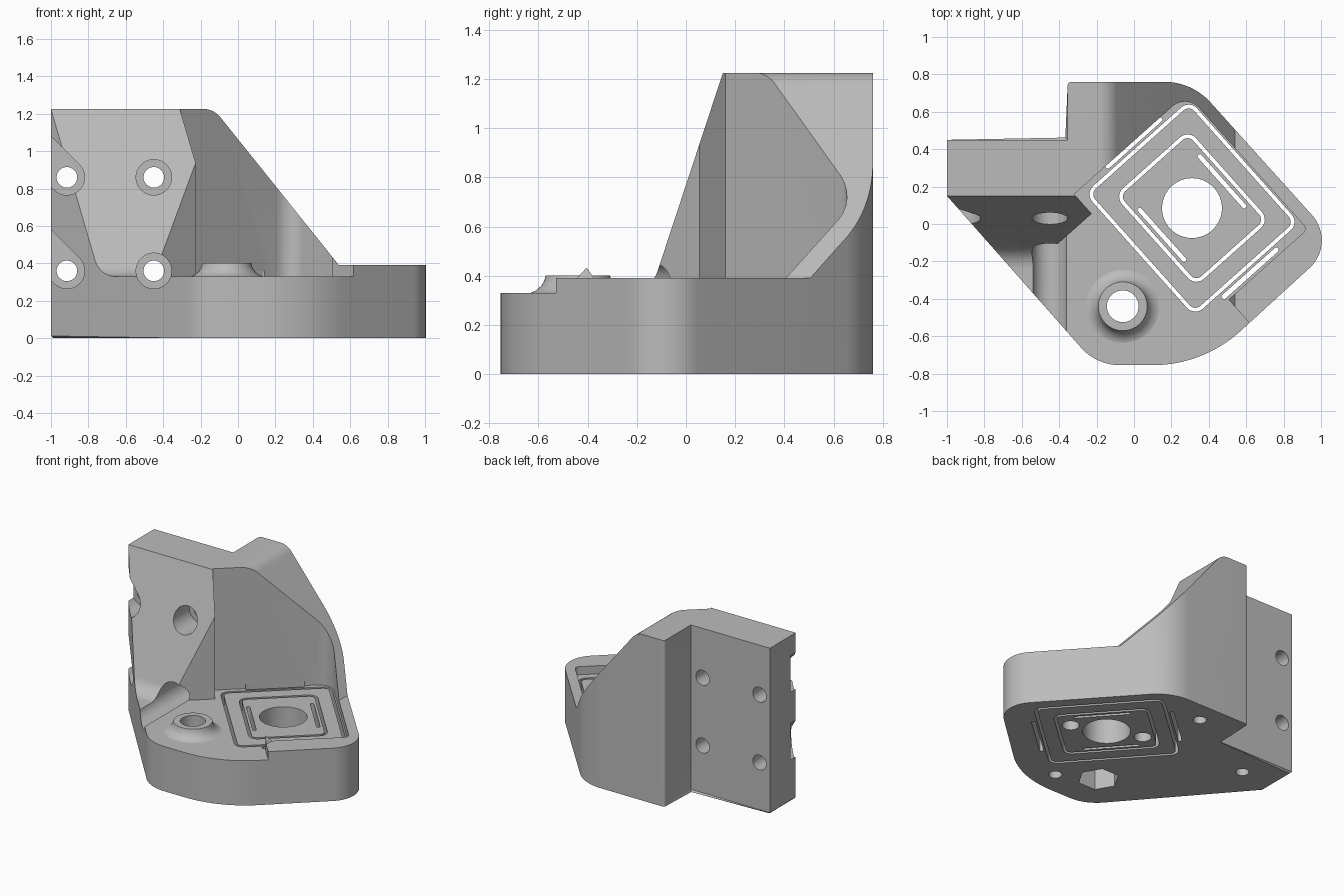
import bpy, bmesh
from math import sin, cos, pi, radians, tan
from mathutils import Vector

cube = bpy.data.objects.get("Cube")
if cube:
    bpy.data.objects.remove(cube, do_unlink=True)

grey = bpy.data.materials.new("plain_grey")
grey.use_nodes = True
grey.diffuse_color = (0.5, 0.5, 0.5, 1)
grey.node_tree.nodes["Principled BSDF"].inputs["Base Color"].default_value = grey.diffuse_color

FLOOR, TOP = 0.33, 1.225
CENTRE = Vector((0.31, 0.085))
TILT = radians(-48.25)
U = Vector((cos(TILT), sin(TILT)))
V = Vector((-U.y, U.x))


def plate(u, v):
    """Point in the tilted frame of the square mount."""
    return CENTRE + U * u + V * v


def rounded(corners, steps=10):
    """Polygon from (x, y, radius) corners, with arcs at the rounded ones."""
    out = []
    for i, (x, y, r) in enumerate(corners):
        p = Vector((x, y))
        if r == 0:
            out.append(p)
            continue
        a = (Vector(corners[i - 1][:2]) - p).normalized()
        b = (Vector(corners[(i + 1) % len(corners)][:2]) - p).normalized()
        half = a.angle(b) / 2
        mid = p + (a + b).normalized() * (r / sin(half))
        start, end = p + a * (r / tan(half)) - mid, p + b * (r / tan(half)) - mid
        sweep = start.angle(end)
        for k in range(steps + 1):
            t = k / steps
            out.append(mid + (start * sin((1 - t) * sweep) + end * sin(t * sweep)) / sin(sweep))
    return out


def tilted_rect(u0, u1, v0, v1, r=0.0):
    radii = r if isinstance(r, tuple) else (r,) * 4
    pairs = ((u0, v0), (u1, v0), (u1, v1), (u0, v1))
    return rounded([(*plate(u, v), rad) for (u, v), rad in zip(pairs, radii)], 6)


def circle(x, y, r, n=40):
    return [Vector((x + r * cos(2 * pi * k / n), y + r * sin(2 * pi * k / n))) for k in range(n)]


def prism(name, pts, lo, hi, axis="Z", bevel=0):
    place = {"Z": lambda p, h: (p.x, p.y, h),
             "X": lambda p, h: (h, p.x, p.y),
             "Y": lambda p, h: (p.x, h, p.y)}[axis]
    bm = bmesh.new()
    low = [bm.verts.new(place(p, lo)) for p in pts]
    high = [bm.verts.new(place(p, hi)) for p in pts]
    bottom = bm.faces.new(low)
    bm.faces.new(high)
    for i in range(len(pts)):
        bm.faces.new((low[i - 1], low[i], high[i], high[i - 1]))
    if bevel:
        bmesh.ops.bevel(bm, geom=list(bottom.edges), offset=bevel, segments=1, affect="EDGES")
    bmesh.ops.recalc_face_normals(bm, faces=bm.faces)
    return finish(name, bm)


def finish(name, bm):
    mesh = bpy.data.meshes.new(name)
    bm.to_mesh(mesh)
    bm.free()
    mesh.materials.append(grey)
    ob = bpy.data.objects.new(name, mesh)
    bpy.context.collection.objects.link(ob)
    return ob


def activate(ob):
    bpy.ops.object.select_all(action="DESELECT")
    ob.select_set(True)
    bpy.context.view_layer.objects.active = ob


def cut(target, tool):
    mod = target.modifiers.new("cut", "BOOLEAN")
    mod.operation, mod.solver, mod.object = "DIFFERENCE", "EXACT", tool
    activate(target)
    bpy.ops.object.modifier_apply(modifier=mod.name)
    bpy.data.objects.remove(tool, do_unlink=True)


# Full-height block with the bracket's outline
outline = rounded([
    (-1, 0.45, 0), (-0.355, 0.45, 0), (-0.355, 0.76, 0.02), (0.31, 0.76, 0.33),
    (*plate(0.655, 0.455), 0.2), (0.37, -0.755, 0.7), (-0.2, -0.755, 0.28), (-1, 0.15, 0)], 16)
body = prism("bracket_body", outline, 0, TOP, bevel=0.012)

# Sloped front of the back wall, with a fillet down to the floor
slope = rounded([(-1, FLOOR, 0), (-0.145, FLOOR, 0.13), (0.16, 1.255, 0), (0.16, 1.4, 0), (-1, 1.4, 0)])
cut(body, prism("slope_cutter", slope, -1.2, 0, "X"))

# Square pocket and the open floor beside it
cut(body, prism("pocket_cutter", tilted_rect(-0.475, 0.495, -0.42, 0.385, (0, 0, 0.03, 0.1)), FLOOR, 1.4))
cut(body, prism("floor_cutter", tilted_rect(-0.335, 1.2, -1.5, -0.18, (0, 0, 0, 0.05)), FLOOR, 1.4))

# Slanted top of the side wall, running down to the low rim
slant = rounded([(-0.3, 1.4, 0), (-0.3, TOP + 0.001, 0), (-0.13, TOP + 0.001, 0.12),
                 (0.54, 0.39, 0), (1.2, 0.39, 0), (1.2, 1.4, 0)])
cut(body, prism("slant_cutter", slant, -1, 1, "Y"))

# Thin ring slots through the mount plate
for name, hu, hv, r in (("outer_ring", 0.44, 0.375, 0.06), ("inner_ring", 0.325, 0.265, 0.06)):
    ring = prism(name, tilted_rect(-hu, hu, -hv, hv, r), -0.1, 0.5)
    w = 0.02
    cut(ring, prism("ring_core", tilted_rect(w - hu, hu - w, w - hv, hv - w, r - w), -0.2, 0.6))
    cut(body, ring)

# Straight slots through the plate
for s in (-1, 1):
    cut(body, prism("long_slot", tilted_rect(s * 0.467 - 0.013, s * 0.467 + 0.013, -0.2, 0.2, 0.012), -0.1, 0.36))
    cut(body, prism("short_slot", tilted_rect(-0.19, 0.19, s * 0.215 - 0.012, s * 0.215 + 0.012, 0.011), -0.1, 0.5))

# Round centre hole, and blind holes underneath
cut(body, prism("centre_hole", circle(*CENTRE, 0.16, 64), -0.1, 0.5))
for s in (-1, 1):
    cut(body, prism("blind_hole", circle(CENTRE.x + s * 0.235, CENTRE.y - s * 0.095, 0.058), -0.1, 0.22))
for x, y in ((-0.07, 0.6), (0.2, -0.58), (-0.735, 0.25)):
    cut(body, prism("foot_hole", circle(x, y, 0.045, 24), -0.1, 0.2))

# Vertical bolt hole with a hexagonal nut recess
BX, BY = -0.06, -0.44
cut(body, prism("bolt_hole", circle(BX, BY, 0.085), -0.1, 0.5))
cut(body, prism("nut_recess", circle(BX, BY, 0.14, 6), -0.1, 0.15))

# Wall screws: through holes and counterbores open to the front
for x in (-0.915, -0.45):
    for z in (0.36, 0.86):
        cut(body, prism("screw_hole", circle(x, z, 0.055), -1, 1, "Y"))
        cut(body, prism("counterbore", circle(x, z, 0.095), -1, 0.21, "Y"))
        if x < -0.8:
            a, b = Vector((0.067, 0.067)), Vector((-0.2, 0.2))
            c = Vector((x, z))
            cut(body, prism("side_relief", [c - a, c + a, c + a + b, c - a + b], -1, 0.21, "Y"))

# Raised bolt boss with a flared foot
flare = [(0.215 - 0.085 * sin(t), 0.412 - 0.085 * cos(t)) for t in (0, 0.3, 0.6, 0.9, 1.2, 1.45)]
profile = [(0.085, 0.3), (0.085, 0.402), (0.125, 0.402)] + flare[::-1] + [(0.215, 0.3)]
bm = bmesh.new()
n = 48
rings = [[bm.verts.new((BX + r * cos(2 * pi * k / n), BY + r * sin(2 * pi * k / n), z)) for k in range(n)]
         for r, z in profile]
for i, ring in enumerate(rings):
    prev = rings[i - 1]
    for k in range(n):
        bm.faces.new((prev[k - 1], prev[k], ring[k], ring[k - 1]))
bmesh.ops.recalc_face_normals(bm, faces=bm.faces)
boss = finish("bolt_boss", bm)

for ob in (body, boss):
    activate(ob)
    bpy.ops.object.shade_smooth_by_angle(angle=radians(30))
